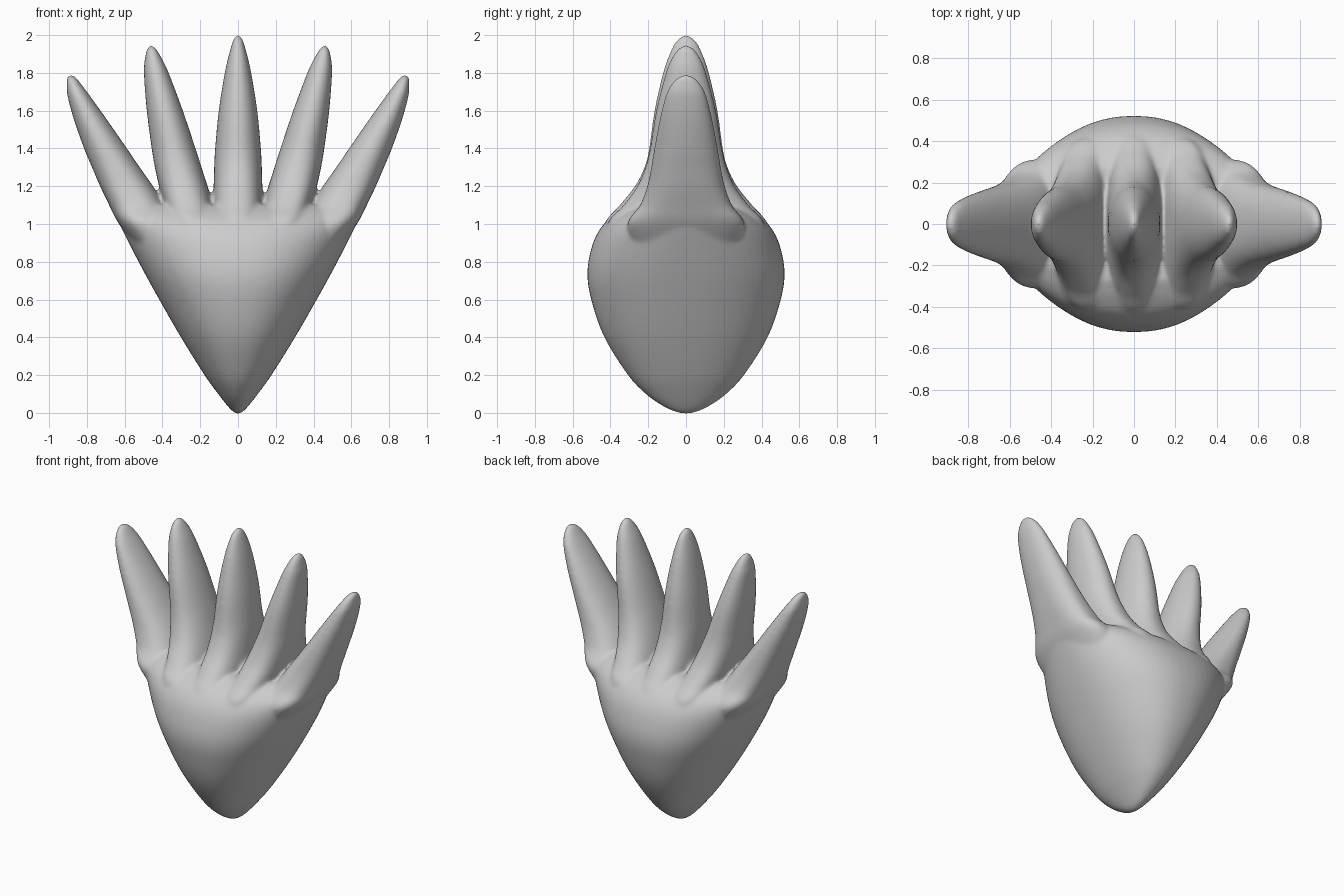
import bpy, bmesh, math
from mathutils import Vector

if "Cube" in bpy.data.objects:
    bpy.data.objects.remove(bpy.data.objects["Cube"])

SEG = 64

# rows: height, inner x, outer x, half depth in y
PALM = [(-.008, 0, 0, 0), (.008, -.028, .028, .065), (.04, -.058, .058, .13), (.1, -.105, .105, .213),
        (.2, -.177, .177, .307), (.4, -.302, .302, .432), (.6, -.417, .417, .502),
        (.75, -.50, .50, .522), (.9, -.578, .578, .492), (1.0, -.625, .625, .435),
        (1.06, -.63, .63, .36), (1.1, -.58, .58, .28)]
MIDDLE = [(.85, -.12, .12, .42), (1.0, -.135, .135, .43), (1.1, -.134, .134, .35), (1.2, -.129, .129, .27),
          (1.3, -.126, .126, .22), (1.4, -.121, .121, .195), (1.6, -.102, .102, .167),
          (1.8, -.07, .07, .122), (1.92, -.042, .042, .08), (1.98, -.022, .022, .043), (2.006, 0, 0, 0)]
SECOND = [(.85, .04, .30, .39), (1.0, .08, .37, .415), (1.1, .13, .392, .33), (1.2, .161, .418, .258),
          (1.3, .193, .44, .215), (1.4, .225, .457, .19), (1.6, .292, .483, .158),
          (1.8, .367, .498, .107), (1.88, .405, .492, .075), (1.93, .435, .48, .04), (1.95, .46, .46, 0)]
OUTER = [(.85, .24, .52, .28), (1.0, .325, .63, .31), (1.1, .387, .682, .243), (1.2, .45, .73, .205),
         (1.3, .52, .773, .184), (1.4, .588, .815, .168), (1.55, .692, .868, .14),
         (1.68, .785, .903, .108), (1.74, .83, .907, .078), (1.775, .858, .905, .045), (1.796, .887, .887, 0)]


def smooth_rows(rows, steps=6):
    """Catmull-Rom through the section rows."""
    p = [Vector(r) for r in rows]
    p = [p[0]] + p + [p[-1]]
    out = []
    for a, b, c, d in zip(p, p[1:], p[2:], p[3:]):
        for i in range(steps):
            t = i / steps
            out.append(.5 * (2 * b + (c - a) * t + (2 * a - 5 * b + 4 * c - d) * t * t
                             + (3 * b - a - 3 * c + d) * t ** 3))
    return out + [p[-1]]


def palm_power(z):
    return 2.2


def finger_power(z):
    """Boxier at the root, elliptical towards the tip."""
    return 2.1 + .6 * min(1, max(0, (1.4 - z) / .3))


def loft(bm, rows, power, side=1):
    """Stack superellipse sections into a closed solid."""
    rings = []
    for z, x0, x1, depth in smooth_rows(rows):
        e = 2 / power(z)
        ring = []
        for i in range(SEG):
            a = 2 * math.pi * i / SEG
            c, s = math.cos(a), math.sin(a)
            x = math.copysign(abs(c) ** e, c) * (x1 - x0) / 2
            y = math.copysign(abs(s) ** e, s) * depth
            ring.append(bm.verts.new((side * (x0 + x1) / 2 + x, y, z)))
        rings.append(ring)
    for lo, hi in zip(rings, rings[1:]):
        for i in range(SEG):
            j = (i + 1) % SEG
            bm.faces.new((lo[i], lo[j], hi[j], hi[i]))
    bm.faces.new(rings[0][::-1])
    bm.faces.new(rings[-1])


bm = bmesh.new()
# palm and five fingers
loft(bm, PALM, palm_power)
loft(bm, MIDDLE, finger_power)
for side in (1, -1):
    loft(bm, SECOND, finger_power, side)
    loft(bm, OUTER, finger_power, side)
bmesh.ops.remove_doubles(bm, verts=bm.verts, dist=1e-6)
bmesh.ops.recalc_face_normals(bm, faces=bm.faces)
mesh = bpy.data.meshes.new("fingered_hand")
bm.to_mesh(mesh)
bm.free()
hand = bpy.data.objects.new("fingered_hand", mesh)
bpy.context.collection.objects.link(hand)

# fuse into one skin and soften the joins
remesh = hand.modifiers.new("fuse", 'REMESH')
remesh.mode = 'VOXEL'
remesh.voxel_size = .011
remesh.use_smooth_shade = True
soften = hand.modifiers.new("soften", 'SMOOTH')
soften.factor = .5
soften.iterations = 12
